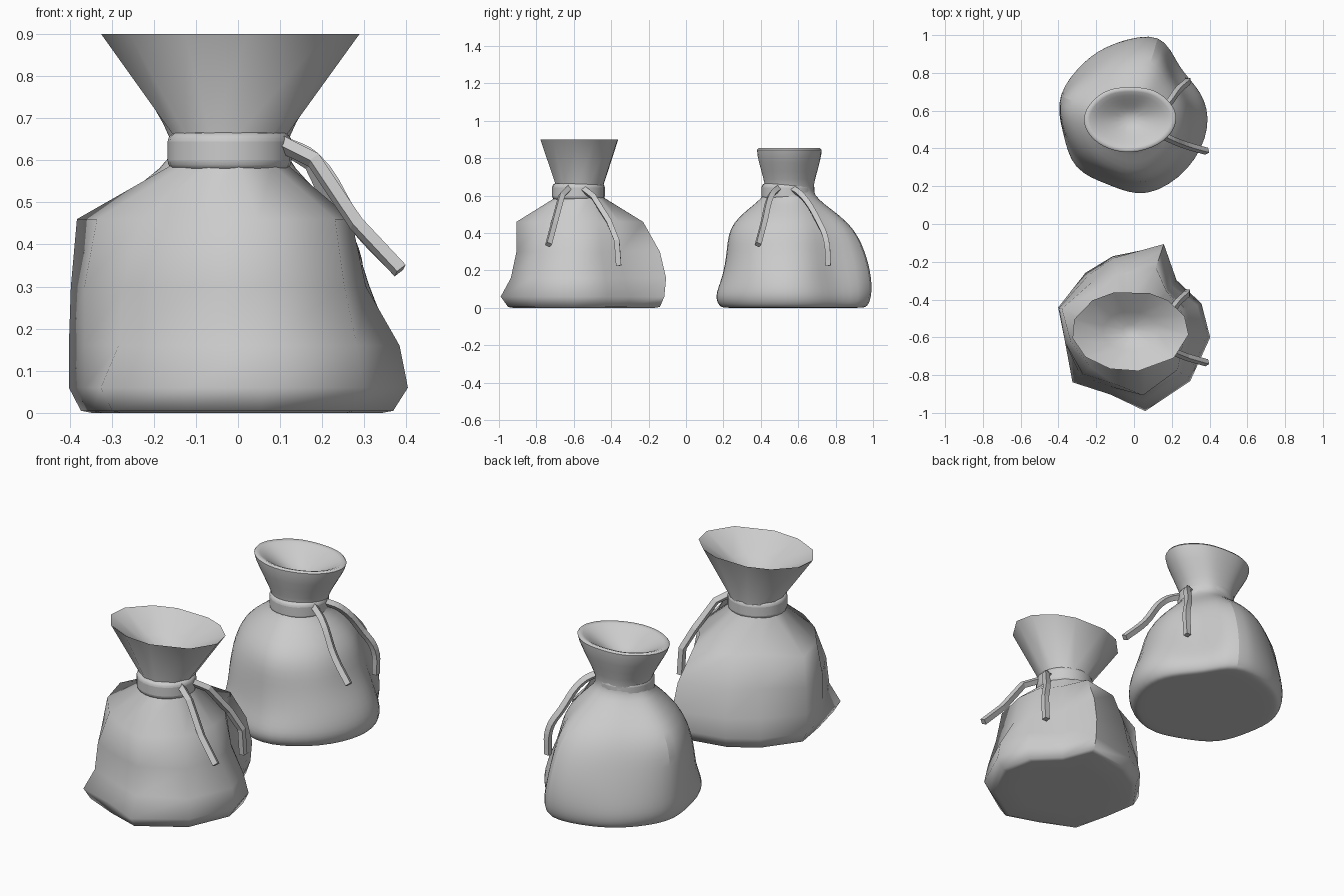
import bpy, bmesh
from math import sin, cos, radians

if "Cube" in bpy.data.objects:
    bpy.data.objects.remove(bpy.data.objects["Cube"])

# Shared fold directions around the sack, and radius along each at several heights
ANGLES = [-5, 22, 50, 71, 106, 130, 163, 190, 220, 250, 278, 318]
BODY = [
    (0.005, [.37, .36, .33, .45, .39, .38, .39, .35, .39, .35, .39, .37]),
    (0.06, [.405, .385, .35, .475, .41, .40, .42, .37, .425, .36, .43, .40]),
    (0.16, [.385, .36, .31, .485, .40, .38, .42, .37, .37, .33, .375, .38]),
    (0.30, [.305, .30, .28, .45, .37, .34, .415, .37, .355, .32, .345, .34]),
    (0.46, [.27, .27, .27, .355, .31, .285, .40, .34, .30, .30, .345, .31]),
]
# Neck, flared mouth and shallow gathered inside: height, x radius, y radius
MOUTH = [(.59, .137, .132), (.66, .136, .132), (.90, .31, .213),
         (.81, .15, .105), (.75, .04, .035)]


def finish(ob, levels, angle):
    if levels:
        m = ob.modifiers.new("smooth", 'SUBSURF')
        m.levels = m.render_levels = levels
    bpy.ops.object.select_all(action='DESELECT')
    ob.select_set(True)
    bpy.context.view_layer.objects.active = ob
    bpy.ops.object.shade_smooth_by_angle(angle=radians(angle))


def make_sack(name, y, levels):
    bm = bmesh.new()
    rings = []
    grow = 1.045 if levels else 1.0   # offsets the shrinkage of smoothing

    def ring(z, rx, ry, cx=0, cy=0):
        rings.append([bm.verts.new((cx + a * cos(radians(t)), cy + b * sin(radians(t)), z))
                      for t, a, b in zip(ANGLES, rx, ry)])

    for f in (.6, .93):
        r = [f * grow * v for v in BODY[0][1]]
        ring(0, r, r)
    for z, radii in BODY:
        r = [grow * v for v in radii]
        ring(z, r, r)
    for z, rx, ry in MOUTH:
        ring(z, [rx] * 12, [ry] * 12, -.02, -.002)
    for lo, hi in zip(rings, rings[1:]):
        for i in range(12):
            j = (i + 1) % 12
            bm.faces.new((lo[i], lo[j], hi[j], hi[i]))
    bm.faces.new(rings[0][::-1])
    bm.faces.new(rings[-1])
    me = bpy.data.meshes.new(name)
    bm.to_mesh(me)
    bm.free()
    ob = bpy.data.objects.new(name, me)
    bpy.context.collection.objects.link(ob)
    ob.location.y = y
    finish(ob, levels, 62)


def make_tie(name, y):
    bpy.ops.mesh.primitive_cylinder_add(vertices=24, radius=.147, depth=.09,
                                        location=(-.02, y - .01, .621))
    ob = bpy.context.object
    ob.name = name
    ob.scale.y = .96
    b = ob.modifiers.new("round", 'BEVEL')
    b.width, b.segments, b.limit_method = .022, 4, 'ANGLE'
    b.angle_limit = radians(50)
    finish(ob, 0, 50)


def make_cord(name, y, pts, smooth):
    cu = bpy.data.curves.new(name, 'CURVE')
    cu.dimensions = '3D'
    cu.bevel_depth, cu.bevel_resolution, cu.use_fill_caps = .02, 0, True
    if smooth:
        cu.resolution_u = 5
        sp = cu.splines.new('BEZIER')
        sp.bezier_points.add(len(pts) - 1)
        for p, c in zip(sp.bezier_points, pts):
            p.co = c
            p.handle_left_type = p.handle_right_type = 'AUTO'
    else:
        sp = cu.splines.new('POLY')
        sp.points.add(len(pts) - 1)
        for p, c in zip(sp.points, pts):
            p.co = (*c, 1)
    sp.use_smooth = False
    ob = bpy.data.objects.new(name, cu)
    ob.location.y = y
    bpy.context.collection.objects.link(ob)


# Hanging cord ends, relative to the sack centre
CORDS = {
    "front": [(.10, -.06, .64), (.18, -.10, .60), (.28, -.14, .45), (.385, -.17, .338)],
    "back": [(.10, .01, .64), (.17, .07, .595), (.235, .155, .46), (.28, .195, .36), (.283, .205, .225)],
}

# Faceted sack in front, smooth sack behind
for kind, y, levels in (("faceted", -.565, 0), ("smooth", .555, 2)):
    make_sack(kind + "_sack", y, levels)
    make_tie(kind + "_neck_tie", y)
    for side, pts in CORDS.items():
        make_cord(f"{kind}_{side}_cord", y, pts, levels > 0)
